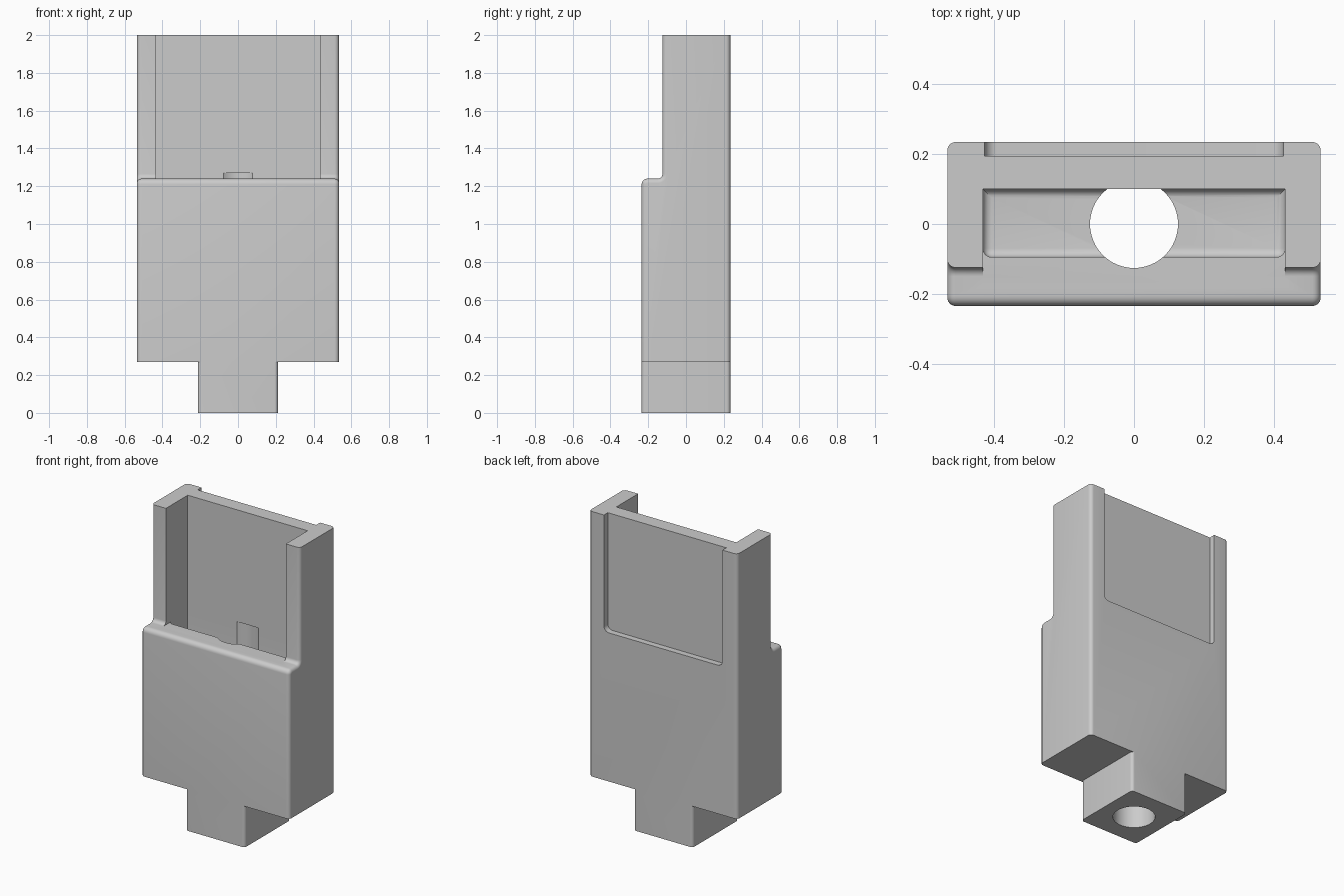
import bpy, bmesh, math
from mathutils import Vector

if "Cube" in bpy.data.objects:
    bpy.data.objects.remove(bpy.data.objects["Cube"], do_unlink=True)

grey = bpy.data.materials.new("plain_grey")
grey.use_nodes = True
colour = (0.6, 0.6, 0.6, 1)
grey.diffuse_color = colour
grey.node_tree.nodes["Principled BSDF"].inputs["Base Color"].default_value = colour


def make_object(name, bm):
    bmesh.ops.recalc_face_normals(bm, faces=bm.faces)
    mesh = bpy.data.meshes.new(name)
    bm.to_mesh(mesh)
    bm.free()
    mesh.materials.append(grey)
    obj = bpy.data.objects.new(name, mesh)
    bpy.context.collection.objects.link(obj)
    return obj


def round_edges(bm, rule, radius, segments=6):
    """Round the edges whose two end points satisfy the rule."""
    edges = [e for e in bm.edges if rule(e.verts[0].co, e.verts[1].co)]
    bmesh.ops.bevel(bm, geom=edges, offset=radius, segments=segments,
                    profile=0.5, affect='EDGES')


def box(low, high):
    bm = bmesh.new()
    bmesh.ops.create_cube(bm, size=1)
    low, high = Vector(low), Vector(high)
    for v in bm.verts:
        v.co = (low + high) / 2 + v.co * (high - low)
    return bm


def vertical(a, b):
    return abs(a.z - b.z) > 0.1


def arc(y, z, radius, start, end, steps=6):
    angles = [math.radians(start + (end - start) * i / steps) for i in range(steps + 1)]
    return [(y + radius * math.cos(t), z + radius * math.sin(t)) for t in angles]


def combine(target, tool, operation):
    mod = target.modifiers.new(operation, 'BOOLEAN')
    mod.operation, mod.object, mod.solver = operation, tool, 'EXACT'
    bpy.context.view_layer.objects.active = target
    bpy.ops.object.modifier_apply(modifier=mod.name)
    bpy.data.objects.remove(tool, do_unlink=True)


# Stepped body: side profile with a rounded shoulder, extruded across x
half, depth, base, ledge, top = 0.535, 0.235, 0.27, 1.24, 2.0
profile = [(depth, top), (depth, base), (-depth, base)]
profile += arc(-0.205, ledge - 0.03, 0.03, 180, 90)
profile += arc(-0.15, ledge + 0.025, 0.025, -90, 0)
profile += [(-0.125, top)]
bm = bmesh.new()
side = bm.faces.new([bm.verts.new((-half, y, z)) for y, z in profile])
extruded = bmesh.ops.extrude_face_region(bm, geom=[side])
for v in extruded["geom"]:
    if isinstance(v, bmesh.types.BMVert):
        v.co.x = half


def side_outline(a, b):
    flat_end = abs(a.z - b.z) < 1e-5 and (abs(a.z - base) < 1e-5 or abs(a.z - top) < 1e-5)
    return abs(a.x - b.x) < 1e-5 and not flat_end


round_edges(bm, side_outline, 0.024)
housing = make_object("housing", bm)

# Bottom tab
bm = box((-0.213, -depth, 0), (0.213, depth, base))
round_edges(bm, vertical, 0.02)
combine(housing, make_object("bottom_tab", bm), 'UNION')

# Open front bay above the ledge
bm = box((-0.433, -0.18, ledge), (0.433, 0.1, 2.2))
combine(housing, make_object("front_bay_cutter", bm), 'DIFFERENCE')

# Deep pocket below the bay, rounded at the front corners and floor
floor = 0.85
bm = box((-0.433, -0.095, floor), (0.433, 0.1, 1.5))
round_edges(bm, lambda a, b: (vertical(a, b) and a.y < 0)
            or (a.z < floor + 0.01 and b.z < floor + 0.01), 0.025)
combine(housing, make_object("pocket_cutter", bm), 'DIFFERENCE')

# Shallow recess in the back, rounded at its lower corners
bm = box((-0.428, 0.195, ledge), (0.428, 0.4, 2.2))
round_edges(bm, lambda a, b: abs(a.y - b.y) > 0.1 and a.z < 1.5, 0.035)
combine(housing, make_object("back_recess_cutter", bm), 'DIFFERENCE')

# Cable hole from the bottom up into the back wall
bm = bmesh.new()
bmesh.ops.create_cone(bm, cap_ends=True, segments=64, radius1=0.126, radius2=0.126, depth=1.37)
bmesh.ops.translate(bm, verts=bm.verts, vec=(0, 0, 0.585))
combine(housing, make_object("cable_hole_cutter", bm), 'DIFFERENCE')

# Smooth shading with sharp edges kept
housing.select_set(True)
bpy.context.view_layer.objects.active = housing
bpy.ops.object.shade_smooth_by_angle(angle=math.radians(30))
